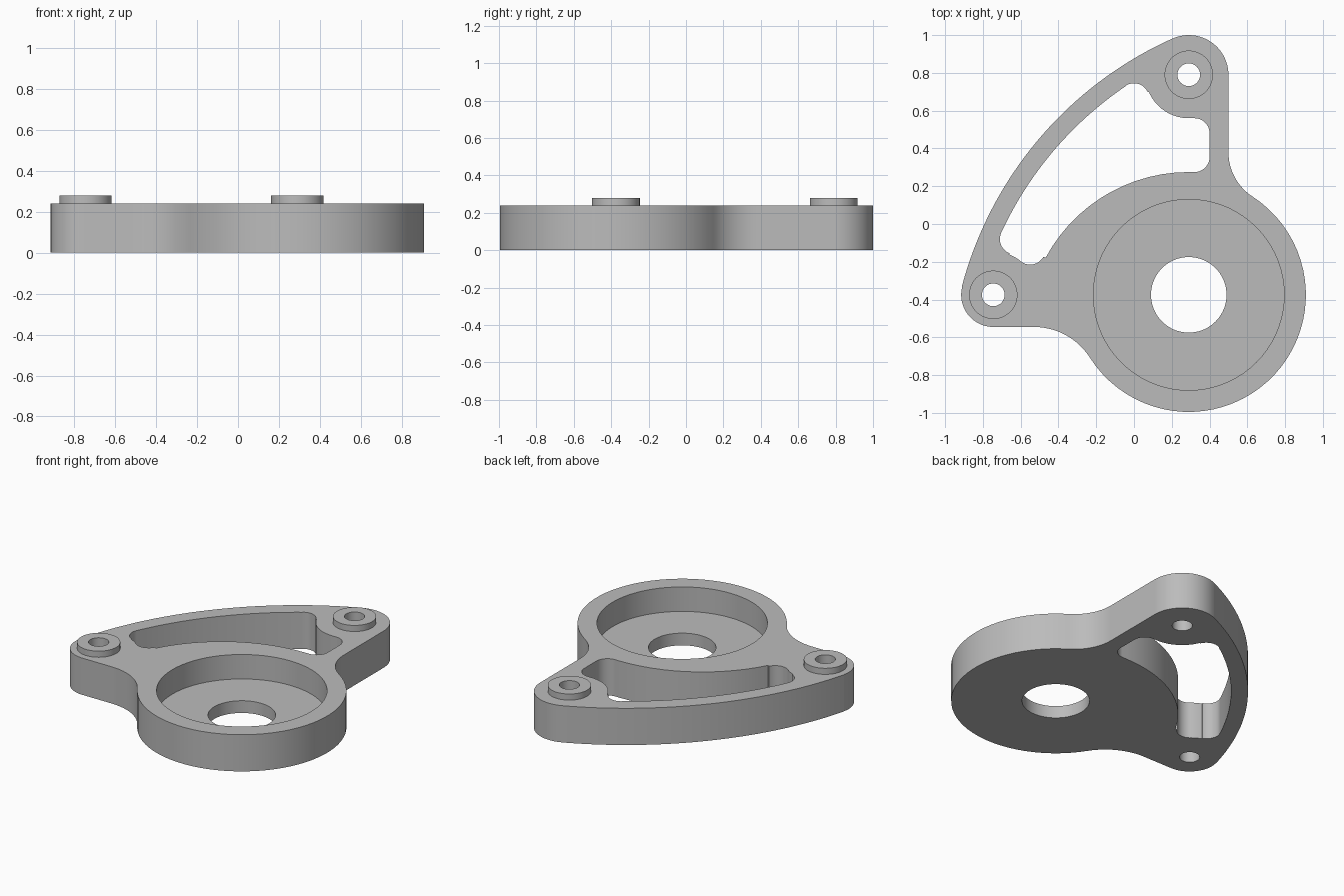
import bpy
import bmesh
from math import atan2, ceil, cos, degrees, radians, sin

if "Cube" in bpy.data.objects:
    bpy.data.objects.remove(bpy.data.objects["Cube"], do_unlink=True)

grey = bpy.data.materials.new("plain grey")
grey.use_nodes = True
grey.diffuse_color = (0.5, 0.5, 0.5, 1)
grey.node_tree.nodes["Principled BSDF"].inputs["Base Color"].default_value = (0.5, 0.5, 0.5, 1)

THICK, FLOOR, BOSS_TOP = 0.24, 0.08, 0.28


def aim(a, b):
    """Angle in degrees of the direction from a to b."""
    return degrees(atan2(b[1] - a[1], b[0] - a[0]))


def arc(c, r, start, end, ccw=True):
    """Points along an arc, in either turning direction."""
    sweep = (end - start) % 360 if ccw else -((start - end) % 360)
    n = max(4, ceil(abs(sweep) / (1.5 if r > 1 else 5)))
    angles = [radians(start + sweep * i / n) for i in range(n + 1)]
    return [(c[0] + r * cos(t), c[1] + r * sin(t)) for t in angles]


def circle(c, r):
    return arc(c, r, 0, 359.999)[:-1]


class Solid:
    """Collects flat caps and upright walls into one mesh."""

    def __init__(self):
        self.bm = bmesh.new()

    def loop(self, pts, z):
        vs = [self.bm.verts.new((x, y, z)) for x, y in pts]
        return vs, [self.bm.edges.new((v, vs[i - 1])) for i, v in enumerate(vs)]

    def cap(self, z, *outlines):
        edges = [e for pts in outlines for e in self.loop(pts, z)[1]]
        bmesh.ops.triangle_fill(self.bm, use_beauty=True, edges=edges)

    def wall(self, pts, low, high):
        a, b = self.loop(pts, low)[0], self.loop(pts, high)[0]
        for i in range(len(a)):
            self.bm.faces.new((a[i - 1], a[i], b[i], b[i - 1]))

    def finish(self, name):
        bmesh.ops.remove_doubles(self.bm, verts=self.bm.verts, dist=0.0003)
        bmesh.ops.recalc_face_normals(self.bm, faces=self.bm.faces)
        mesh = bpy.data.meshes.new(name)
        self.bm.to_mesh(mesh)
        self.bm.free()
        mesh.materials.append(grey)
        obj = bpy.data.objects.new(name, mesh)
        bpy.context.collection.objects.link(obj)
        bpy.ops.object.select_all(action="DESELECT")
        obj.select_set(True)
        bpy.context.view_layer.objects.active = obj
        bpy.ops.object.shade_smooth_by_angle(angle=radians(30))


# Centres of the hub, the two bosses and the long outer sweep
hub, back, side, sweep = (0.29, -0.375), (0.29, 0.79), (-0.745, -0.375), (1.022, -0.843)

# Outer outline, with concave blends between arms and hub
blend_l, blend_r = (-0.53, -0.897), (0.78, 0.38)
outline = (
    arc(back, 0.21, 0, aim(sweep, back))
    + arc(sweep, 2.0, aim(sweep, back), aim(sweep, side))
    + arc(side, 0.17, aim(sweep, side), 270)
    + arc(blend_l, 0.352, 90, aim(blend_l, hub), False)
    + arc(hub, 0.62, aim(hub, blend_l), aim(hub, blend_r))
    + arc(blend_r, 0.28, aim(blend_r, hub), 180, False)
)

# Window outline, with small rounded corners
tip, left, low, swell = (0, 0.665), (-0.63, -0.08), (-0.55, -0.135), (0.29, -0.585)
window = (
    arc((0.32, 0.355), 0.08, 270, 0)
    + arc((0.32, 0.48), 0.08, 0, 90)
    + arc(back, 0.23, 270, aim(back, tip), False)
    + arc(tip, 0.08, aim(tip, back), aim(sweep, tip))
    + arc(sweep, 1.9, aim(sweep, tip), aim(sweep, left))
    + arc(left, 0.08, aim(sweep, left), aim(left, side))
    + arc(side, 0.23, aim(side, left), aim(side, low), False)
    + arc(low, 0.08, aim(low, side), aim(low, swell))
    + arc(swell, 0.86, aim(swell, low), 90, False)
)

# Bracket body with stepped hub pocket and screw holes
pocket, bore = circle(hub, 0.505), circle(hub, 0.2)
holes = [circle(c, 0.06) for c in (back, side)]
body = Solid()
body.cap(0, outline, window, bore, *holes)
body.cap(THICK, outline, window, pocket, *holes)
body.cap(FLOOR, pocket, bore)
for pts in (outline, window, *holes):
    body.wall(pts, 0, THICK)
body.wall(pocket, FLOOR, THICK)
body.wall(bore, 0, FLOOR)
body.finish("bracket_body")

# Raised rings around the screw holes
for name, c, hole in (("back_boss", back, holes[0]), ("side_boss", side, holes[1])):
    rim = circle(c, 0.128)
    boss = Solid()
    boss.cap(BOSS_TOP, rim, hole)
    boss.wall(rim, THICK, BOSS_TOP)
    boss.wall(hole, THICK, BOSS_TOP)
    boss.finish(name)
